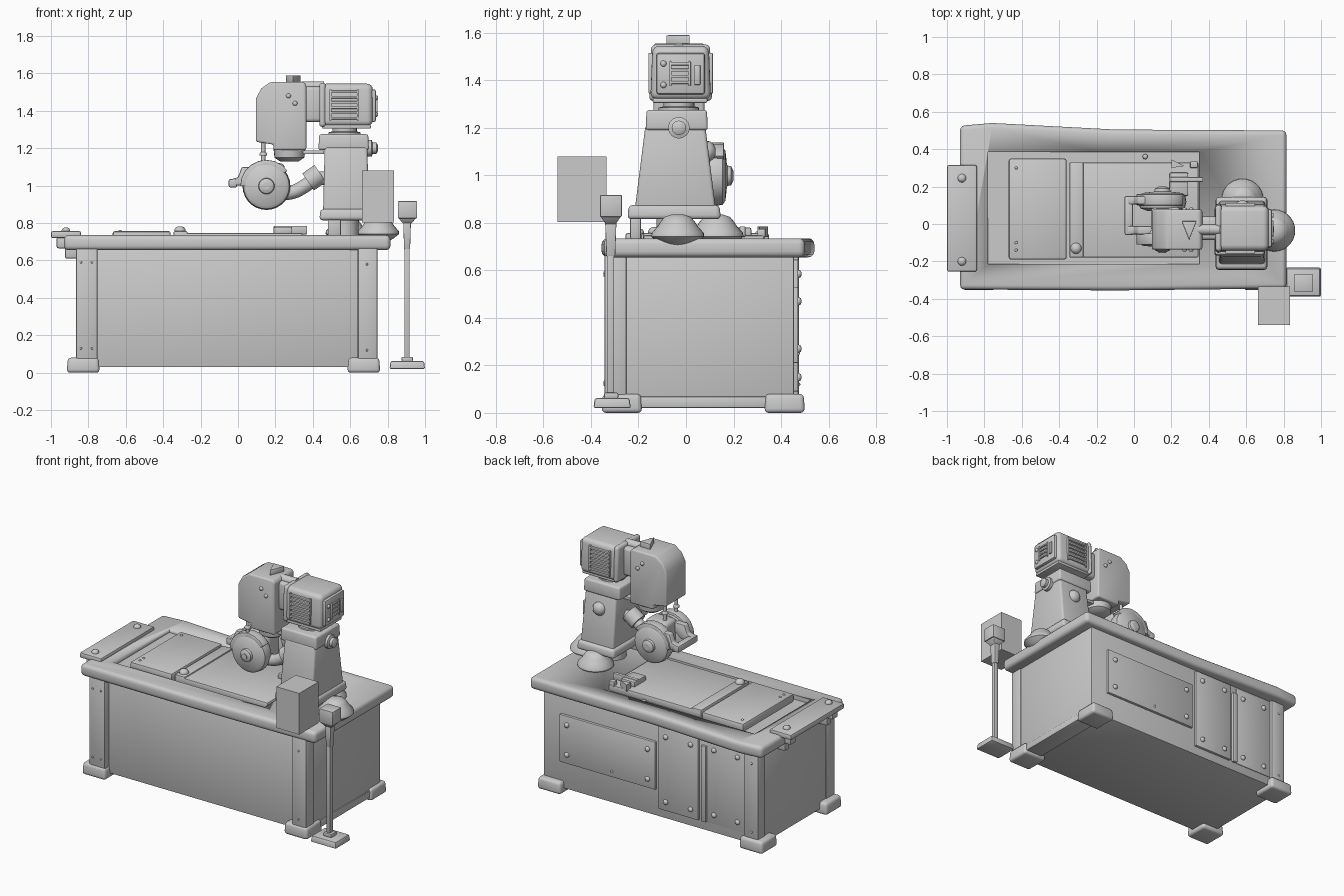
import bpy, bmesh, math
from mathutils import Vector, Matrix

if "Cube" in bpy.data.objects:
    bpy.data.objects.remove(bpy.data.objects["Cube"])

mat = bpy.data.materials.new("plain_grey")
mat.diffuse_color = (0.6, 0.6, 0.6, 1)
mat.use_nodes = True
mat.node_tree.nodes["Principled BSDF"].inputs["Base Color"].default_value = mat.diffuse_color


def finish(name, bm, bevel=0.0, seg=2):
    bmesh.ops.recalc_face_normals(bm, faces=bm.faces[:])
    if bevel:
        edges = [e for e in bm.edges if e.calc_face_angle(0) > 0.5]
        bmesh.ops.bevel(bm, geom=edges, offset=bevel, segments=seg, profile=0.5,
                        affect='EDGES', clamp_overlap=True)
        bmesh.ops.recalc_face_normals(bm, faces=bm.faces[:])
    me = bpy.data.meshes.new(name)
    bm.to_mesh(me)
    bm.free()
    me.materials.append(mat)
    ob = bpy.data.objects.new(name, me)
    bpy.context.collection.objects.link(ob)
    bpy.ops.object.select_all(action='DESELECT')
    ob.select_set(True)
    bpy.context.view_layer.objects.active = ob
    bpy.ops.object.shade_smooth_by_angle(angle=math.radians(35))
    return ob


def box(name, x, y, z, bevel=0.006, taper=(1, 1), seg=2):
    """Box from ranges; taper scales the top face."""
    bm = bmesh.new()
    bmesh.ops.create_cube(bm, size=1)
    c = [(r[0] + r[1]) / 2 for r in (x, y, z)]
    s = [r[1] - r[0] for r in (x, y, z)]
    for v in bm.verts:
        t = taper if v.co.z > 0 else (1, 1)
        v.co = (c[0] + v.co.x * s[0] * t[0], c[1] + v.co.y * s[1] * t[1], c[2] + v.co.z * s[2])
    return finish(name, bm, bevel, seg)


def prism(name, pts, axis, a, b, bevel=0.006, seg=2):
    """Outline extruded along axis: 'z' takes (x, y), 'y' (x, z)."""
    put = {'z': lambda p, t: (p[0], p[1], t), 'y': lambda p, t: (p[0], t, p[1])}[axis]
    bm = bmesh.new()
    lo = [bm.verts.new(put(p, a)) for p in pts]
    hi = [bm.verts.new(put(p, b)) for p in pts]
    bm.faces.new(lo)
    bm.faces.new(hi[::-1])
    for i in range(len(pts)):
        j = (i + 1) % len(pts)
        bm.faces.new((lo[j], lo[i], hi[i], hi[j]))
    return finish(name, bm, bevel, seg)


def lathe(name, loc, prof, d=(0, 0, 1), n=24):
    """Profile of (radius, height) turned about direction d."""
    bm = bmesh.new()
    m = Matrix.Translation(loc) @ Vector(d).to_track_quat('Z', 'Y').to_matrix().to_4x4()
    rings = [[bm.verts.new(m @ Vector((r * math.cos(k * math.tau / n), r * math.sin(k * math.tau / n), h)))
              for k in range(n)] for r, h in prof]
    for p, q in zip(rings, rings[1:]):
        for k in range(n):
            bm.faces.new((p[k], p[(k + 1) % n], q[(k + 1) % n], q[k]))
    bm.faces.new(rings[0][::-1])
    bm.faces.new(rings[-1])
    return finish(name, bm)


def rod(name, a, b, r, n=16):
    d = Vector(b) - Vector(a)
    return lathe(name, a, [(r, 0), (r, d.length)], d, n)


def screw(name, loc, d, r=0.018):
    lathe(name, loc, [(r, -0.004), (r, r * .25), (r * .75, r * .65), (r * .3, r * .85)], d, 12)


def tube(name, pts, r):
    cu = bpy.data.curves.new(name, 'CURVE')
    cu.dimensions = '3D'
    cu.bevel_depth, cu.bevel_resolution, cu.use_fill_caps = r, 4, True
    sp = cu.splines.new('BEZIER')
    sp.bezier_points.add(len(pts) - 1)
    for p, co in zip(sp.bezier_points, pts):
        p.co = co
        p.handle_left_type = p.handle_right_type = 'AUTO'
    cu.materials.append(mat)
    bpy.context.collection.objects.link(bpy.data.objects.new(name, cu))


# --- Table top with a sunken tray
top = prism("table_top", [(-.93, -.35), (-.1, -.355), (.815, -.345), (.815, .5), (-.1, .505), (-.76, .54), (-.93, .525)],
            'z', .655, .735, .024, 3)
cutter = box("tray_cutter", (-.78, .35), (-.215, .385), (.705, .9), 0)
cutter.hide_render = True
cutter.hide_viewport = True
mod = top.modifiers.new("tray", 'BOOLEAN')
mod.object = cutter
mod.solver = 'EXACT'

# --- Cabinet, legs and feet
box("cabinet", (-.862, .738), (-.3, .455), (.03, .67), .006)
for n, x, y in (("front_left_leg", (-.867, -.75), (-.343, -.25)), ("front_right_leg", (.64, .745), (-.343, -.25)),
                ("back_left_leg", (-.867, -.76), (.39, .475))):
    box(n, x, y, (.04, .67), .01)
for n, x, y in (("front_left_foot", (-.915, -.74), (-.355, -.185)), ("front_right_foot", (.585, .76), (-.355, -.185)),
                ("back_left_foot", (-.915, -.74), (.33, .5)), ("back_right_foot", (.585, .76), (.33, .5))):
    box(n, x, y, (0, .08), .018, (.95, .95), 3)
box("right_foot_bar", (.62, .745), (-.2, .35), (.02, .068))
for x in (-.84, -.78):
    for z in (.13, .59):
        screw("leg_screw", (x, -.343, z), (0, -1, 0), .006)
for z in (.12, .58):
    screw("leg_screw", (.69, -.343, z), (0, -1, 0), .006)
    screw("back_leg_screw", (-.82, .475, z), (0, 1, 0), .007)

# --- Back panels with screws
for n, x, z in (("back_wide_panel", (-.1, .61), (.21, .53)), ("back_middle_panel", (-.42, -.125), (.09, .645)),
                ("back_strip", (-.475, -.44), (.09, .6)), ("back_end_panel", (-.76, -.475), (.09, .645))):
    y1 = .459 if n == "back_end_panel" else .472
    box(n, x, (.44, y1), z, .004)
    if n != "back_strip":
        for sx in (x[0] + .055, x[1] - .055):
            for sz in (z[0] + .06, z[1] - .06):
                screw("panel_screw", (sx, y1, sz), (0, 1, 0), .017)
    if n == "back_wide_panel":
        screw("panel_screw", (.22, y1, .25), (0, 1, 0), .008)

# --- Tray plates and fittings
box("left_tray_plate", (-.67, -.36), (-.19, .35), (.7, .757), .012)
box("right_tray_plate", (-.34, .345), (-.18, .33), (.7, .748), .01)
box("plate_lip", (-.345, -.27), (-.18, .33), (.7, .757), .008)
for x, y in ((-.63, -.14), (-.63, .3), (-.63, -.1)):
    screw("tray_screw", (x, y, .757), (0, 0, 1), .008)
screw("tray_knob", (-.31, -.13, .757), (0, 0, 1), .03)
screw("tray_peg", (.06, .36, .72), (0, 0, 1), .014)
prism("tray_wedge", [(.2, .3), (.27, .31), (.2, .345)], 'z', .74, .785, 0)
box("tray_bar", (.19, .37), (.225, .25), (.74, .785), .005)
box("tray_block", (.19, .29), (.15, .275), (.74, .78), .008)
box("tray_stop", (.3, .34), (.3, .335), (.74, .775), .005)

# --- Shelf overhanging the left end
box("left_shelf", (-1, -.84), (-.255, .315), (.72, .757), .01)
for y in (-.2, .245):
    screw("shelf_bolt", (-.92, y, .757), (0, 0, 1), .023)
    box("shelf_bracket", (-.97, -.83), (y - .03, y + .03), (.665, .725), .01)
    box("shelf_bracket_hook", (-.925, -.84), (y - .025, y + .025), (.61, .69), .01)

# --- Column with round feet
for n, p in (("column_right_foot", (.75, -.035, 0)), ("column_back_foot", (.58, .13, 0))):
    lathe(n, p, [(.045, .695), (.085, .72), (.112, .742), (.11, .757), (.085, .785), (.072, .805), (.055, .825),
                 (.025, .835)], n=28)
rod("column_pedestal", (.57, -.05, .72), (.57, -.05, .83), .075, 24)
box("column_support", (.48, .55), (-.235, -.19), (.73, .83), .008)
box("column_base", (.435, .715), (-.247, .147), (.815, .875), .018, (.96, .97), 3)
box("column", (.455, .7), (-.215, .125), (.86, 1.21), .014, (.93, .74), 3)
box("column_cap", (.43, .7), (-.17, .092), (1.19, 1.275), .012, (.97, .97), 3)
lathe("column_side_knob", (.67, -.03, 1.2), [(.045, 0), (.045, .045), (.03, .05), (.03, .07), (.015, .078)], (1, 0, 0))
lathe("column_back_knob", (.58, .075, 1.1), [(.045, 0), (.043, .025), (.03, .042), (.012, .05)], (0, 1, 0))

# --- Motor with ribbed vents
lathe("motor_swivel", (.57, -.03, 1.26), [(.085, 0), (.085, .025), (.065, .03), (.065, .06)])
box("motor_tray", (.45, .71), (-.14, .09), (1.305, 1.325), .006)
box("motor", (.44, .72), (-.15, .105), (1.318, 1.545), .03, (1, .93), 4)
box("motor_end_cap", (.7, .738), (-.125, .08), (1.34, 1.515), .012)
box("motor_front_band", (.435, .47), (-.155, .11), (1.313, 1.55), .03, (1, .93), 3)
for i in range(6):
    z = 1.355 + i * .028
    for y in ((-.158, -.135), (.09, .113)):
        box("side_vent_rib", (.49, .645), y, (z, z + .013), .003)
for y in ((-.158, -.135), (.09, .113)):
    for x in (.488, .635):
        box("side_vent_frame", (x, x + .012), y, (1.345, 1.515), .003)
for i in range(4):
    z = 1.385 + i * .026
    box("end_vent_rib", (.725, .747), (-.065, .015), (z, z + .012), .003)
for y in (-.07, .01):
    box("end_vent_frame", (.725, .747), (y, y + .01), (1.375, 1.48), .003)
box("end_switch", (.725, .747), (.035, .06), (1.38, 1.465), .004)
for z in (1.38, 1.47):
    screw("end_cap_screw", (.738, -.095, z), (1, 0, 0), .013)

# --- Head and neck
box("neck", (.35, .45), (-.085, .04), (1.34, 1.53), .02, seg=3)
rod("neck_pipe", (.34, -.03, 1.53), (.46, -.03, 1.53), .028)
prism("head", [(.095, 1.235), (.19, 1.22), (.19, 1.19), (.365, 1.19), (.365, 1.54), (.35, 1.555), (.175, 1.555),
               (.125, 1.52), (.095, 1.465)], 'y', -.137, .077, .012, 3)
prism("head_top_wedge", [(.255, .015), (.335, .015), (.295, -.085)], 'z', 1.54, 1.59, .004)
for x, z in ((.27, 1.48), (.305, 1.44)):
    screw("head_screw", (x, -.137, z), (0, -1, 0), .013)
    screw("head_back_screw", (x, .077, z), (0, 1, 0), .013)
lathe("head_collar", (.275, -.03, 1.13), [(.05, 0), (.08, .02), (.085, .065)])
box("head_link", (.27, .46), (-.07, .01), (1.168, 1.188), .004)
for y in (-.09, .03):
    rod("head_pin", (.135, y, 1.09), (.135, y, 1.25), .011)
    screw("pin_nut", (.135, y, 1.165), (0, 0, 1), .02)

# --- Grinding wheels, guards and arm
WX, WZ = .152, .998
rod("wheel_axle", (WX, -.155, WZ), (WX, .2, WZ), .02)
for n, y0, y1, s in (("front", -.02, -.14, -1), ("back", .07, .19, 1)):
    w = abs(y1 - y0)
    lathe(n + "_wheel", (WX, y0, WZ), [(.08, 0), (.12, .015), (.128, w * .4), (.122, w * .7), (.105, w * .8),
                                       (.05, w * .85), (.043, w * .87), (.04, w), (.02, w + .01)], (0, s, 0), 28)
    arc = [(WX + r * math.cos(a), WZ + r * math.sin(a)) for r, rng in ((.14, range(2, 11)), (.1, range(10, 1, -1)))
           for a in (math.radians(18 * k) for k in rng)]
    prism(n + "_guard", arc, 'y', min(y0, y1) + .03, max(y0, y1) - .03, .005)
box("wheel_gearcase", (.09, .25), (-.04, .09), (.94, 1.12), .025, seg=3)
tube("arm", [(.2, -.03, .96), (.29, -.03, .965), (.36, -.03, 1.0), (.41, -.03, 1.035), (.47, -.03, 1.04)], .037)
rod("arm_socket", (.375, -.03, 1.02), (.44, -.03, 1.065), .055)

# --- Claw-shaped rest left of the wheels
box("claw_bar", (-.05, -.005), (-.06, .15), (.99, 1.035), .01)
for y in (-.055, .105):
    prism("claw_prong", [(-.05, 1.0), (.05, 1.0), (.12, 1.06), (.1, 1.1), (.02, 1.1), (0, 1.045), (-.05, 1.03)],
          'y', y, y + .045, .008)

# --- Hanging box and foot-pedal post on the right
box("control_box", (.663, .833), (-.54, -.335), (.803, 1.08), 0)
box("post_base", (.81, 1), (-.39, -.232), (.02, .062), .008, (.94, .92))
box("post_collar", (.875, .935), (-.345, -.285), (.06, .085), .006)
box("post", (.89, .918), (-.333, -.302), (.06, .81), .004)
box("post_upper", (.888, .92), (-.335, -.298), (.66, .81), .003, (1.3, 1.3))
box("post_neck", (.885, .925), (-.337, -.296), (.795, .83), .002, (2.5, 2.2))
box("post_head", (.855, .957), (-.362, -.27), (.825, .917), .004)
